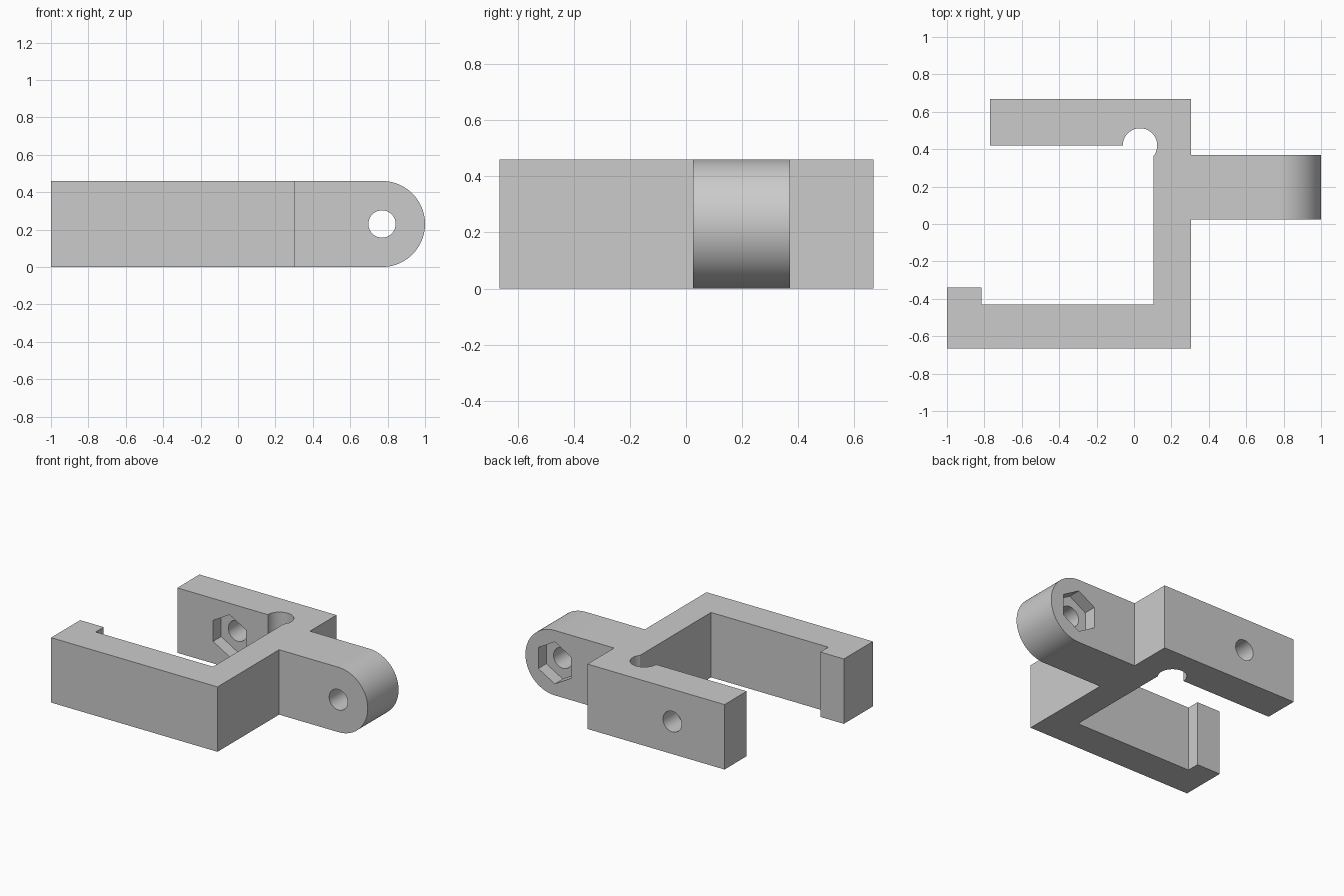
import bpy, bmesh
from math import pi, sin, cos, radians
from mathutils import Matrix

cube = bpy.data.objects.get("Cube")
if cube:
    bpy.data.objects.remove(cube, do_unlink=True)

HEIGHT = 0.46
MID = HEIGHT / 2

grey = bpy.data.materials.new("plain grey")
grey.use_nodes = True
colour = (0.6, 0.6, 0.6, 1)
grey.diffuse_color = colour
grey.node_tree.nodes["Principled BSDF"].inputs["Base Color"].default_value = colour


def arc(cx, cy, r, start, end, n):
    """Points along a circular arc, angles in degrees."""
    angles = [radians(start + (end - start) * i / n) for i in range(n + 1)]
    return [(cx + r * cos(a), cy + r * sin(a)) for a in angles]


def prism(name, outline, low, high, upright=False):
    """Extrude an outline along z, or along y when it is drawn in x and z."""
    bm = bmesh.new()
    place = (lambda u, v: (u, low, v)) if upright else (lambda u, v: (u, v, low))
    face = bm.faces.new([bm.verts.new(place(u, v)) for u, v in outline])
    top = bmesh.ops.extrude_face_region(bm, geom=[face])["geom"]
    step = (0, high - low, 0) if upright else (0, 0, high - low)
    bmesh.ops.translate(bm, verts=[g for g in top if isinstance(g, bmesh.types.BMVert)], vec=step)
    bmesh.ops.recalc_face_normals(bm, faces=bm.faces)
    mesh = bpy.data.meshes.new(name)
    bm.to_mesh(mesh)
    bm.free()
    mesh.materials.append(grey)
    obj = bpy.data.objects.new(name, mesh)
    bpy.context.collection.objects.link(obj)
    return obj


def cut(target, tool, operation):
    """Apply a boolean and discard its tool."""
    tool.hide_render = True
    mod = target.modifiers.new("cut", "BOOLEAN")
    mod.operation = operation
    mod.solver = "EXACT"
    mod.object = tool
    bpy.context.view_layer.objects.active = target
    bpy.ops.object.modifier_apply(modifier=mod.name)
    bpy.data.objects.remove(tool, do_unlink=True)


# Plan of the clamp: lipped front arm, spine with lug, back arm, corner relief
plan = [(-1, -0.665), (0.305, -0.665), (0.305, 0.025), (1.1, 0.025), (1.1, 0.37),
        (0.305, 0.37), (0.305, 0.668), (-0.77, 0.668), (-0.77, 0.42)]
plan += arc(0.032, 0.42, 0.092, 180, -38, 28)
plan += [(0.105, -0.43), (-0.815, -0.43), (-0.815, -0.34), (-1, -0.34)]
clamp = prism("clamp_bracket", plan, -0.1, HEIGHT + 0.1)

# Side profile that sets the height and rounds the lug
side = [(-1.2, 0)] + arc(1 - MID, MID, MID, -90, 90, 48) + [(-1.2, HEIGHT)]
cut(clamp, prism("side_profile", side, -1, 1, True), "INTERSECT")

# Bolt holes, each with a hexagonal nut pocket
for x, hole_y, pocket_y in ((0.77, (-0.1, 0.5), (0.28, 0.45)),
                            (-0.36, (0.3, 0.8), (0.3, 0.51))):
    cut(clamp, prism("bolt_hole", arc(x, MID, 0.073, 0, 348.75, 31), *hole_y, True), "DIFFERENCE")
    cut(clamp, prism("nut_pocket", arc(x, MID, 0.149, 30, 330, 5), *pocket_y, True), "DIFFERENCE")

# Smooth the round faces and keep the edges sharp
bpy.ops.object.select_all(action="DESELECT")
clamp.select_set(True)
bpy.context.view_layer.objects.active = clamp
bpy.ops.object.shade_smooth_by_angle(angle=radians(30))
